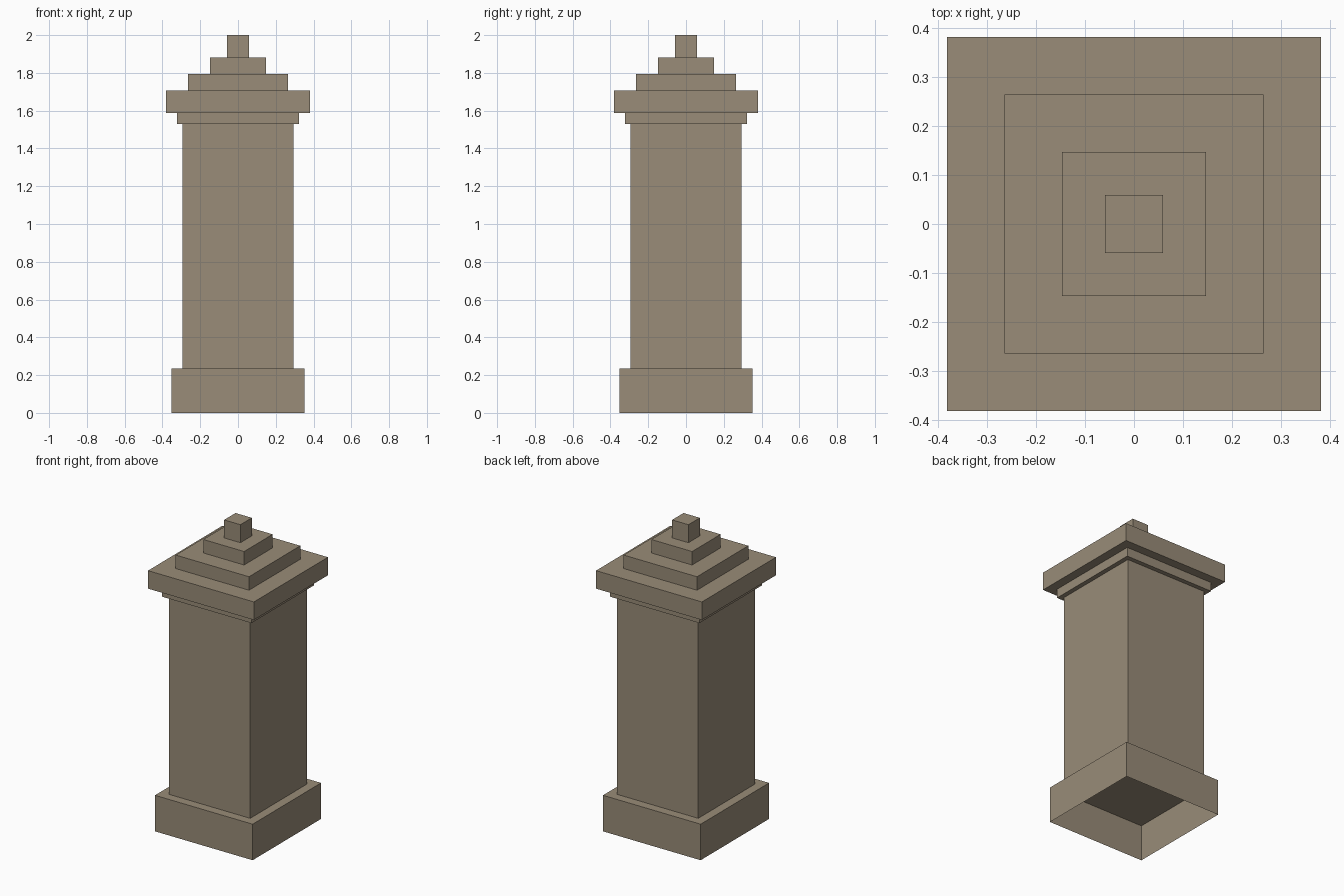
import bpy
import bmesh
from mathutils import Matrix

default = bpy.data.objects.get("Cube")
if default:
    bpy.data.objects.remove(default, do_unlink=True)

# Weathered stone, used for every part
STONE = (0.319, 0.262, 0.188, 1.0)
stone = bpy.data.materials.new("warm_grey_stone")
stone.use_nodes = True
stone.diffuse_color = STONE
stone.node_tree.nodes["Principled BSDF"].inputs["Base Color"].default_value = STONE

# The pillar is 68 modules high
UNIT = 2 / 68


def block(name, half_width, bottom, height, open_below=False):
    """Square stone course, sized in modules."""
    bm = bmesh.new()
    size = Matrix.Diagonal((2 * half_width * UNIT, 2 * half_width * UNIT, height * UNIT, 1))
    lift = Matrix.Translation((0, 0, (bottom + height / 2) * UNIT))
    bmesh.ops.create_cube(bm, size=1, matrix=lift @ size)
    if open_below:
        bm.normal_update()
        under = [f for f in bm.faces if f.normal.z < -0.5]
        bmesh.ops.delete(bm, geom=under, context='FACES_ONLY')
    mesh = bpy.data.meshes.new(name)
    bm.to_mesh(mesh)
    bm.free()
    mesh.materials.append(stone)
    obj = bpy.data.objects.new(name, mesh)
    bpy.context.collection.objects.link(obj)


# Courses from the ground up: name, half width, height
courses = [
    ("plinth", 12, 8),
    ("shaft", 10, 44),
    ("neck_moulding", 11, 2),
    ("cap_slab", 13, 4),
    ("lower_cap_step", 9, 3),
    ("upper_cap_step", 5, 3),
    ("finial", 2, 4),
]
level = 0
for name, half_width, height in courses:
    # The plinth is a hollow shell, open to the ground
    block(name, half_width, level, height, open_below=(name == "plinth"))
    level += height
